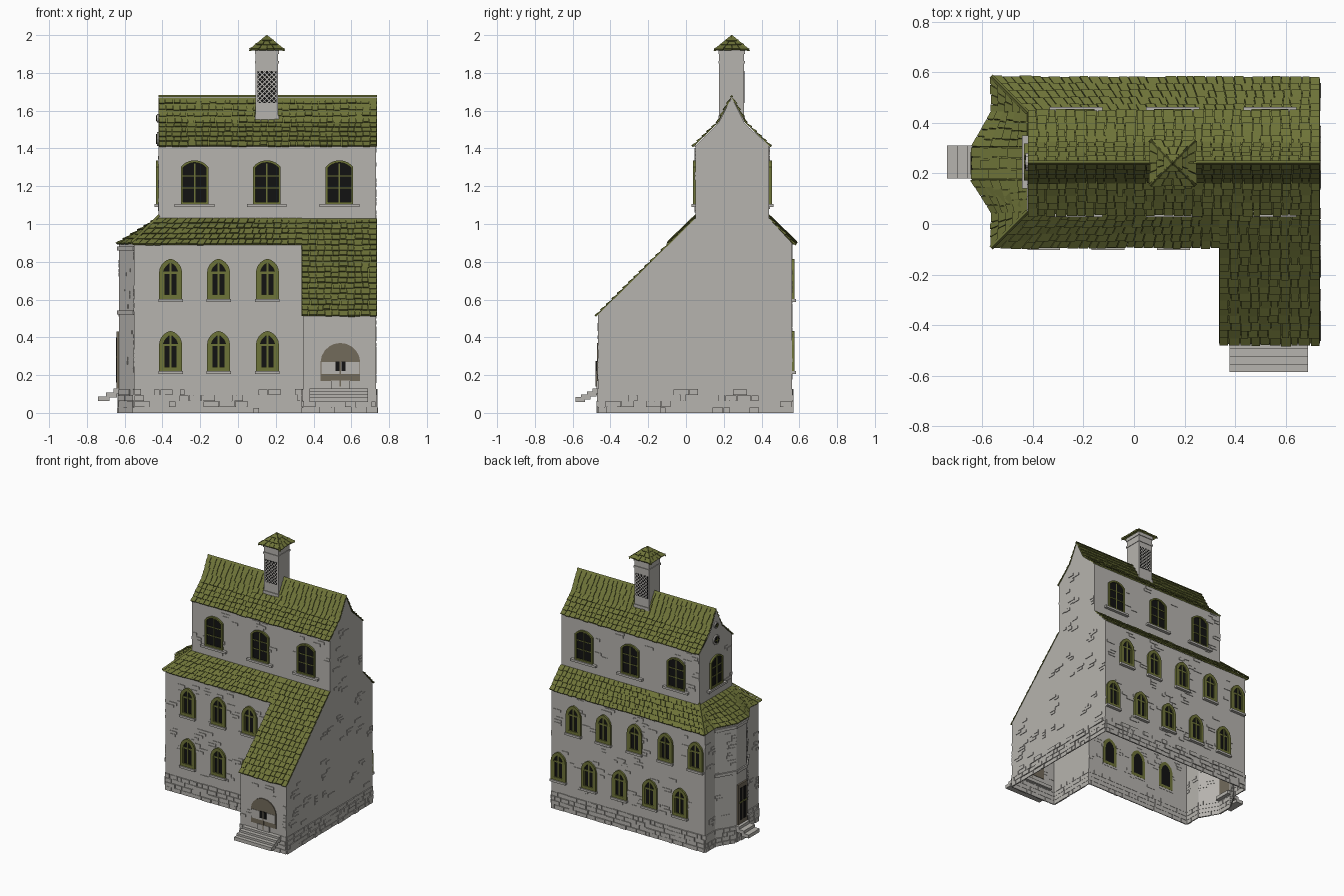
import bpy, bmesh, math, random
from mathutils import Vector as V

if "Cube" in bpy.data.objects:
    bpy.data.objects.remove(bpy.data.objects["Cube"])

random.seed(4)
R = random.uniform
Z = V((0, 0, 1))


def material(name, col):
    m = bpy.data.materials.new(name)
    m.diffuse_color = (*col, 1)
    m.use_nodes = True
    m.node_tree.nodes["Principled BSDF"].inputs["Base Color"].default_value = m.diffuse_color
    return m


STONE = material("pale stone", (0.47, 0.455, 0.425))
OLIVE = material("olive tile", (0.155, 0.172, 0.04))
GLASS = material("black glass", (0.006, 0.006, 0.006))
BROWN = material("brown wood", (0.17, 0.145, 0.105))
MATS = [STONE, OLIVE, GLASS, BROWN]


def finish(bm, name, loc=(0, 0, 0), rot=0):
    me = bpy.data.meshes.new(name)
    bm.to_mesh(me)
    bm.free()
    for m in MATS:
        me.materials.append(m)
    return link(me, name, loc, rot)


def link(me, name, loc, rot=0):
    ob = bpy.data.objects.new(name, me)
    ob.location, ob.rotation_euler = loc, (0, 0, rot)
    bpy.context.collection.objects.link(ob)
    return ob


def face(bm, pts, mat=0):
    f = bm.faces.new([bm.verts.new(p) for p in pts])
    f.material_index = mat


def loft(bm, lo, hi, mat=0, caps=True):
    """Solid (or open tube) between two matching loops."""
    a, b = [bm.verts.new(p) for p in lo], [bm.verts.new(p) for p in hi]
    n = len(a)
    fs = [bm.faces.new((a[i], a[(i + 1) % n], b[(i + 1) % n], b[i])) for i in range(n)]
    if caps:
        fs += [bm.faces.new(a[::-1]), bm.faces.new(b)]
    for f in fs:
        f.material_index = mat


def box(bm, x0, x1, y0, y1, z0, z1, mat=0):
    c = [(x0, y0), (x1, y0), (x1, y1), (x0, y1)]
    loft(bm, [(x, y, z0) for x, y in c], [(x, y, z1) for x, y in c], mat)


def block(bm, p, q, u0, u1, z0, z1, d):
    """Stone lying on the wall running from p to q, standing out by d."""
    u = (q - p).normalized()
    n = u.cross(Z)
    lo = [p + u * a + n * b + Z * z0 for a, b in ((u0, d), (u1, d), (u1, -.002), (u0, -.002))]
    loft(bm, lo, [v + Z * (z1 - z0) for v in lo])


# ---- walls: open-bottomed shell following the plan ----
plan = [(.345, -.465, .52), (.73, -.465, .52), (.73, .56, .9), (-.55, .56, .9), (-.55, .44, .9),
        (-.63, .30, .9), (-.63, .18, .9), (-.55, .05, .9), (-.55, -.08, .9), (.345, -.08, .9)]
gable = [(.44, 1.03), (.44, 1.415), (.312, 1.53), (.242, 1.67), (.17, 1.53), (.05, 1.415), (.05, 1.03)]
edges = [(plan[i], plan[(i + 1) % len(plan)]) for i in range(len(plan))]
bm = bmesh.new()
for i, (a, b) in enumerate(edges):
    if i != 1:
        face(bm, [(a[0], a[1], 0), (b[0], b[1], 0), b, a])
face(bm, [(.73, y, z) for y, z in [(-.465, 0), (.56, 0), (.56, .9)] + gable + [(-.465, .52)]])
face(bm, [(-.42, y, z) for y, z in gable[::-1]])
face(bm, [(-.42, .05, 1.03), (.73, .05, 1.03), (.73, .05, 1.415), (-.42, .05, 1.415)])
face(bm, [(.73, .44, 1.03), (-.42, .44, 1.03), (-.42, .44, 1.415), (.73, .44, 1.415)])
finish(bm, "walls")

# ---- rough plinth courses ----
bm = bmesh.new()
for a, b in edges:
    p, q = V((a[0], a[1], 0)), V((b[0], b[1], 0))
    length = (q - p).length
    for r in range(4):
        u = 0
        while u < length - .005:
            w = min(R(.03, .09), length - u)
            block(bm, p, q, u + .002, u + w - .002, r * .032, r * .032 + R(.027, .031), R(.003, .01))
            u += w
finish(bm, "plinth_stones")

# ---- scattered facing stones ----
bm = bmesh.new()
zones = [((-.55, -.08), (.345, -.08), .15, .87, 38), ((.345, -.465), (.73, -.465), .15, .48, 9),
         ((.73, -.44), (.73, -.1), .15, .47, 10), ((.73, -.06), (.73, .56), .15, .85, 20),
         ((.73, .07), (.73, .43), .95, 1.38, 9), ((.73, .56), (-.55, .56), .15, .87, 50),
         ((-.55, .56), (-.55, .44), .15, .85, 6), ((-.55, .05), (-.55, -.08), .15, .85, 6),
         ((-.55, .44), (-.63, .3), .15, .85, 10), ((-.63, .18), (-.55, .05), .15, .85, 10),
         ((-.42, .05), (.73, .05), 1.06, 1.38, 16), ((.73, .44), (-.42, .44), 1.06, 1.38, 16),
         ((-.42, .44), (-.42, .05), 1.06, 1.38, 6)]
for a, b, z0, z1, count in zones:
    p, q = V((*a, 0)), V((*b, 0))
    length = (q - p).length
    for _ in range(count):
        u, z = R(0, length), R(z0, z1)
        for k in range(random.randint(1, 3)):
            s = min(max(u + R(-.05, .05), 0), length - .03)
            block(bm, p, q, s, min(s + R(.03, .075), length), z + k * .022, z + k * .022 + .019, .004)
finish(bm, "facing_stones")


# ---- shingled roofs ----
def roof(name, quads, row=.04, width=.038):
    bm = bmesh.new()
    for quad in quads:
        a, b, c, d = map(V, quad)
        n = (b - a).cross((c + d) / 2 - a).normalized()
        face(bm, [a, b, c, d] if (c - d).length > .001 else [a, b, c], 1)
        rows = max(2, round(((c + d) / 2 - (a + b) / 2).length / row))
        for i in range(rows):
            t1 = min((i + 1.2) / rows, .995)
            at = lambda s, t: a.lerp(d, t).lerp(b.lerp(c, t), s)
            k = max(1, round((at(1, i / rows) - at(0, i / rows)).length / width))
            cut = [0] + [(j + R(-.2, .2)) / k for j in range(1, k)] + [1]
            for s0, s1 in zip(cut, cut[1:]):
                t0, g, up = (i + R(-.12, .06)) / rows, (s1 - s0) * .04, R(.008, .013)
                lo = [at(s0 + g, t0), at(s1 - g, t0), at(s1 - g, t1), at(s0 + g, t1)]
                hi = [lo[0] + n * up, lo[1] + n * up, lo[2] + n * .003, lo[3] + n * .003]
                loft(bm, lo, hi, 1)
    return finish(bm, name)


x0, x1 = -.42, .735
bay = [(-.56, .58), (-.558, .445), (-.638, .303), (-.638, .177), (-.558, .045), (-.56, -.088)]
top = [.44, .44, .303, .177, .05, .05]
lower = [((-.56, -.088, .89), (.34, -.088, .89), (.34, .05, 1.03), (x0, .05, 1.03)),
         ((.337, -.473, .512), (x1, -.473, .512), (x1, .05, 1.03), (.337, .05, 1.03)),
         ((x1, .575, .89), (-.56, .575, .89), (x0, .44, 1.03), (x1, .44, 1.03))]
for i in range(5):
    lower.append(((*bay[i], .895), (*bay[i + 1], .895), (x0, top[i + 1], 1.03), (x0, top[i], 1.03)))
roof("lower_roof", lower)
upper = []
for (ya, za), (yb, zb) in (((.04, 1.41), (.17, 1.535)), ((.17, 1.535), (.242, 1.67))):
    upper.append(((x0, ya, za), (x1, ya, za), (x1, yb, zb), (x0, yb, zb)))
    ma, mb = .484 - ya, .484 - yb
    upper.append(((x1, ma, za), (x0, ma, za), (x0, mb, zb), (x1, mb, zb)))
roof("upper_roof", upper, .034)

# ---- bell chimney: shaft, bands, lattice panels and cap ----
CX, CY = .153, .242
bm = bmesh.new()
box(bm, CX - .06, CX + .06, CY - .066, CY + .066, 1.5, 1.93)
for z, h in ((1.54, .035), (1.85, .014), (1.9, .025)):
    box(bm, CX - .064, CX + .064, CY - .071, CY + .071, z, z + h)
for s in (-1, 1):
    ya, yb = sorted((CY + s * .06, CY + s * .068))
    box(bm, CX - .05, CX + .05, ya, yb, 1.64, 1.81, 2)
    y = CY + s * .07
    for k in range(-4, 8):            # diagonal bars clipped to the panel
        for m in (-1, 1):
            u0, z0 = -.05, 1.64 + k * .025
            lo, hi = max(0, 1.64 - z0), min(.1, 1.81 - z0)
            if hi - lo > .005:
                A, B = V((CX + m * (u0 + lo), y, z0 + lo)), V((CX + m * (u0 + hi), y, z0 + hi))
                w = V((0, 0, .0035))
                face(bm, [A - w, B - w, B + w, A + w])
finish(bm, "bell_chimney")
h, apex = .085, (CX, CY, 1.99)
c = [(CX + sx * h, CY + sy * h, 1.92) for sx, sy in ((-1, -1), (1, -1), (1, 1), (-1, 1))]
roof("chimney_cap", [(c[i], c[(i + 1) % 4], apex, apex) for i in range(4)], .035, .04)

# ---- ridge and hip capping bars ----
bm = bmesh.new()
hips = [((x0, .242, 1.672), (x1, .242, 1.672)), ((-.565, -.095, .9), (x0, .05, 1.04)),
        ((-.565, .585, .9), (x0, .44, 1.04))]
hips += [(V(p) * 1.0 + (V(p) - V(apex)) * .06, apex) for p in c]
for a, b in hips:
    a, b = V(a), V(b)
    s = (b - a).cross(Z).normalized() * .009
    loft(bm, [a - s, a + s, a + Z * .012], [b - s, b + s, b + Z * .012], 1)
finish(bm, "ridge_caps")


# ---- windows: shared meshes facing -y, linked along each wall ----
def arch(w, h, rise, base=0, n=5):
    a, s = w / 2, base + h - rise
    if rise >= a:                     # pointed arch
        r = (a * a + rise * rise) / (2 * a)
        end = math.asin(rise / r)
        right = [(a - r + r * math.cos(end * i / n), s + r * math.sin(end * i / n)) for i in range(n + 1)]
    else:                             # shallow segmental arch
        r = (a * a + rise * rise) / (2 * rise)
        e = math.asin(a / r)
        right = [(r * math.sin(e * (1 - i / n)), s + rise - r + r * math.cos(e * (1 - i / n))) for i in range(n + 1)]
    right[-1] = (0, s + rise)
    return [(-a, base), (a, base)] + right + [(-x, z) for x, z in right[-2::-1]]


def at_y(pts, y):
    return [(x, y, z) for x, z in pts]


def window(name, w, h, rise, f, uprights, rails, sill):
    bm = bmesh.new()
    out, inn = arch(w, h, rise), arch(w - 2 * f, h - 2 * f, max(rise - f * .6, .02), f)
    loft(bm, at_y(inn, .003), at_y(inn, -.005), 2)
    for o, i in zip(range(len(out)), range(1, len(out) + 1)):
        i %= len(out)
        q = [out[o], out[i], inn[i], inn[o]]
        if (V(q[0]) - V(q[1])).length > 1e-5:
            loft(bm, at_y(q, .003), at_y(q, -.014), 1)
    for x, t, z in uprights:
        box(bm, x - t, x + t, -.01, 0, f, z, 1)
    for z, t in rails:
        box(bm, -w / 2 + f, w / 2 - f, -.009, 0, z - t, z + t, 1)
    if sill:
        box(bm, -sill / 2, sill / 2, -.022, .002, -.016, 0)
    me = finish(bm, name).data
    bpy.data.objects.remove(bpy.data.objects[name])
    return me


lancet = window("lancet_window", .122, .212, .075, .022, [(0, .005, .19), (-.035, .004, .14), (.035, .004, .14)],
                [(.138, .006)], .13)
sash = window("sash_window", .146, .232, .035, .012, [(0, .004, .215)], [(.085, .003), (.15, .003)], .21)
for z in (.222, .604):
    for x in (-.357, -.103, .156):
        link(lancet, "front_lancet_window", (x, -.08, z))
for z, xs in ((.222, (.665, .412, .157, -.095, -.347)), (.604, (.54, .29, .031, -.225, -.476))):
    for x in xs:
        link(lancet, "back_lancet_window", (x, .56, z), math.pi)
for x in (-.23, .153, .537):
    link(sash, "front_sash_window", (x, .05, 1.105))
    link(sash, "back_sash_window", (x, .44, 1.105), math.pi)
link(sash, "end_sash_window", (-.42, .245, 1.105), -math.pi / 2)

# round gable lights on the left end
bm = bmesh.new()
for z, r in ((1.45, .036), (1.56, .022)):
    ring = lambda k, y: [(k * math.cos(i * math.pi / 6), y, z + k * math.sin(i * math.pi / 6)) for i in range(12)]
    loft(bm, ring(r, .002), ring(r, -.009), 0)
    loft(bm, ring(r * .75, 0), ring(r * .75, -.011), 2)
    box(bm, -.003, .003, -.014, 0, z - r * .7, z + r * .7, 1)
    box(bm, -r * .7, r * .7, -.014, 0, z - .003, z + .003, 1)
finish(bm, "round_gable_lights", (-.42, .245, 0), -math.pi / 2)

# ---- wing entrance: brown arch with pale panels and dark centre lights ----
bm = bmesh.new()
d = arch(.21, .2, .1, .17)
loft(bm, at_y(d, .003), at_y(d, -.007), 3)
box(bm, -.1, .1, -.009, 0, .205, .27, 0)
for s in (-1, 1):
    box(bm, s * .016 - .011, s * .016 + .011, -.012, 0, .222, .272, 2)
box(bm, -.05, .05, -.01, 0, .13, .172, 0)
box(bm, -.004, .004, -.013, 0, .14, .275, 3)
finish(bm, "entrance_door", (.542, -.465, 0))

# ---- bay door, string course ----
bm = bmesh.new()
box(bm, -.055, .055, -.012, .002, .13, .43, 3)
for s in (-1, 1):
    box(bm, s * .022 - .015, s * .022 + .015, -.015, 0, .16, .4, 2)
box(bm, -.045, .045, -.017, 0, .29, .3, 1)
finish(bm, "bay_door", (-.63, .24, 0), -math.pi / 2)
bm = bmesh.new()
for a, b in edges[4:7]:
    p, q = V((a[0], a[1], 0)), V((b[0], b[1], 0))
    for z in (.52, .86):
        block(bm, p, q, -.004, (q - p).length + .004, z, z + .022, .01)
finish(bm, "bay_string_courses")


# ---- flights of thin slab steps ----
def steps(name, width, count, loc, rot):
    bm = bmesh.new()
    t = .12 / count
    for i in range(count):
        z = .132 - i * .06 / count
        box(bm, -width / 2, width / 2, -t * (i + 1), -t * i + .02, z - .03, z - .004)
    finish(bm, name, loc, rot)


steps("entrance_steps", .31, 4, (.533, -.465, 0), 0)
steps("bay_steps", .13, 3, (-.62, .245, 0), -math.pi / 2)
